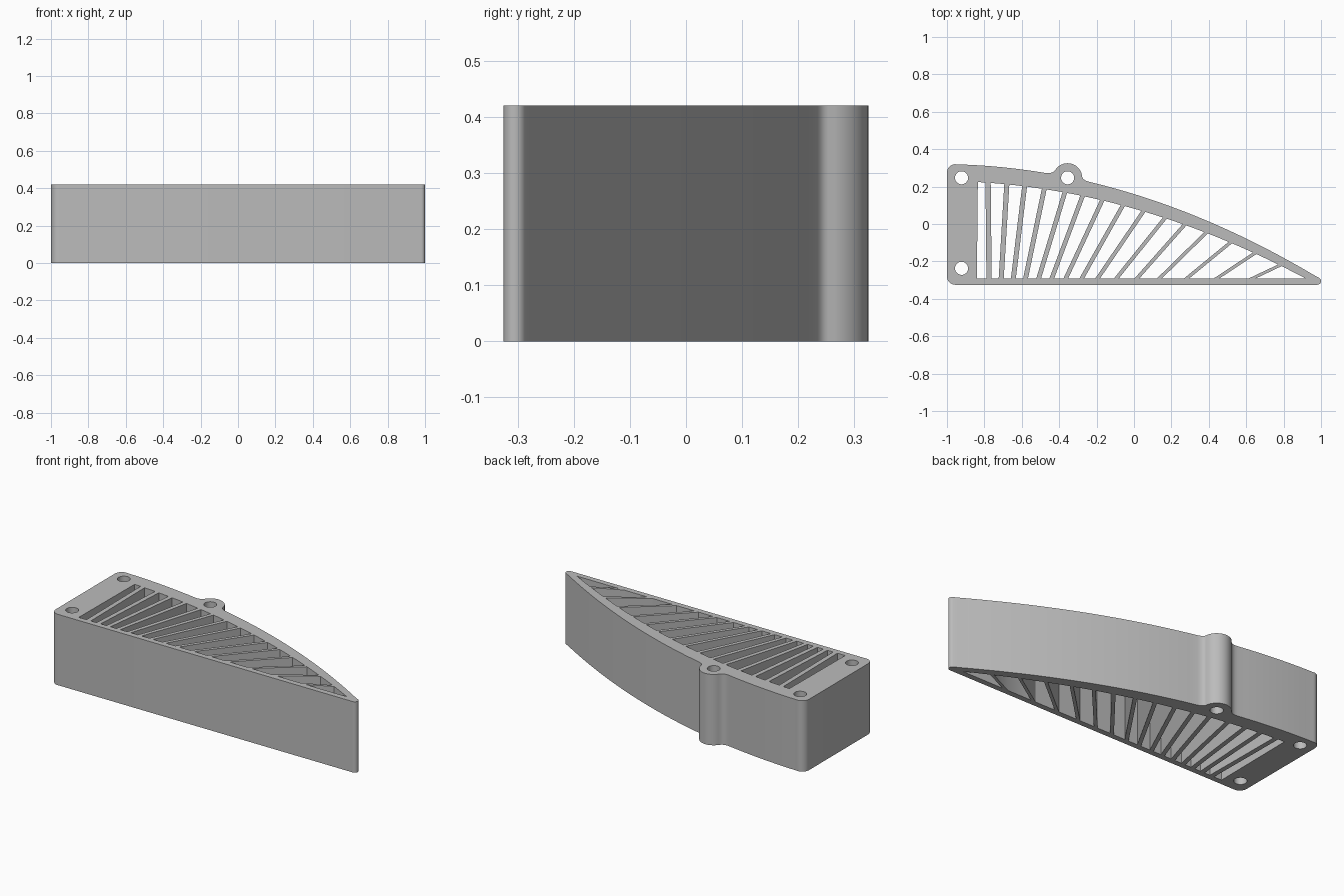
import bpy, bmesh, math
from mathutils import Vector

HEIGHT = 0.42
FLOOR_Y = -0.292          # inner side of the straight wall
BOSS = (-0.355, 0.247)
BOSS_R = 0.078
HOLE_R = 0.035

cube = bpy.data.objects.get("Cube")
if cube:
    bpy.data.objects.remove(cube, do_unlink=True)


def outer(x):
    """Outside of the curved wall."""
    return 0.16 - 0.308 * x - 0.148 * x * x


def inner(x):
    """Inside of the curved wall."""
    return 0.082 - 0.283 * x - 0.135 * x * x


def arc(cx, cy, r, start, end, n):
    angles = [math.radians(start + (end - start) * i / n) for i in range(n + 1)]
    return [(cx + r * math.cos(a), cy + r * math.sin(a)) for a in angles]


def along(func, x0, x1, n):
    xs = [x0 + (x1 - x0) * i / n for i in range(n + 1)]
    return [(x, func(x)) for x in xs]


def blend(a, mid, b, n=5):
    """Rounded transition from a to b, pulled towards mid."""
    a, mid, b = Vector(a), Vector(mid), Vector(b)
    ts = [i / n for i in range(1, n)]
    return [tuple(a * (1 - t) ** 2 + mid * 2 * t * (1 - t) + b * t * t) for t in ts]


# Outer outline, counter-clockwise from the front left corner
boss_arc = arc(*BOSS, BOSS_R, 5, 145, 18)
right_foot = (-0.24, outer(-0.24))
left_foot = (-0.475, outer(-0.475))
outline = arc(-0.955, -0.28, 0.045, 180, 270, 8)
outline += arc(0.98, -0.305, 0.02, 270, 420, 10)
outline += along(outer, 0.96, right_foot[0], 28)
outline += blend(right_foot, (-0.276, 0.236), boss_arc[0])
outline += boss_arc
outline += blend(boss_arc[-1], (-0.435, 0.266), left_foot)
outline += along(outer, left_foot[0], -0.95, 10)
outline += arc(-0.955, 0.275, 0.045, 95, 180, 8)

# Fins: x at the straight wall and x at the curved wall
fin_feet = [-0.775, -0.71, -0.645, -0.58, -0.51, -0.44, -0.365, -0.28,
            -0.195, -0.095, 0.015, 0.135, 0.28, 0.44, 0.63]
fin_heads = [-0.78, -0.68, -0.585, -0.48, -0.37, -0.275, -0.17, -0.06,
             0.05, 0.165, 0.27, 0.385, 0.515, 0.645, 0.78]


def fin_half_widths(i):
    """Half widths of a fin of even thickness, measured along each wall."""
    foot, head = fin_feet[i], fin_heads[i]
    half = 0.014 - 0.006 * i / (len(fin_feet) - 1)
    angle = math.atan2(inner(head) - FLOOR_Y, head - foot)
    slope = 0.283 + 0.27 * head
    return half / math.sin(angle), half / (math.sin(angle) + slope * math.cos(angle))


# Slots between neighbouring fins
left_sides, right_sides = [], [(-0.84, -0.835)]
for i, (foot, head) in enumerate(zip(fin_feet, fin_heads)):
    wf, wh = fin_half_widths(i)
    left_sides.append((foot - wf, head - wh))
    right_sides.append((foot + wf, head + wh))
slots = []
for (f0, h0), (f1, h1) in zip(right_sides, left_sides):
    slots.append([(f0, FLOOR_Y), (f1, FLOOR_Y)] + along(inner, h1, h0, 3))
f0, h0 = right_sides[-1]
slots.append([(f0, FLOOR_Y), (0.92, FLOOR_Y)] + along(inner, 0.915, h0, 3))

# Screw holes
holes = [arc(x, y, HOLE_R, 0, 360, 32)[:-1]
         for x, y in [(-0.922, 0.247), (-0.922, -0.237), BOSS]]

# Fill the flat profile and raise it
bm = bmesh.new()
for loop in [outline] + slots + holes:
    verts = [bm.verts.new((x, y, 0)) for x, y in loop]
    for a, b in zip(verts, verts[1:] + verts[:1]):
        bm.edges.new((a, b))
bmesh.ops.triangle_fill(bm, use_beauty=True, use_dissolve=False,
                        edges=bm.edges[:], normal=(0, 0, 1))
raised = bmesh.ops.extrude_face_region(bm, geom=bm.faces[:], use_keep_orig=True)
bmesh.ops.translate(bm, vec=(0, 0, HEIGHT),
                    verts=[g for g in raised["geom"] if isinstance(g, bmesh.types.BMVert)])
bmesh.ops.recalc_face_normals(bm, faces=bm.faces[:])
mesh = bpy.data.meshes.new("finned_bracket")
bm.to_mesh(mesh)
bm.free()
bracket = bpy.data.objects.new("finned_bracket", mesh)
bpy.context.collection.objects.link(bracket)

# Plain grey
grey = bpy.data.materials.new("grey")
grey.use_nodes = True
colour = (0.5, 0.5, 0.5, 1)
grey.diffuse_color = colour
grey.node_tree.nodes["Principled BSDF"].inputs["Base Color"].default_value = colour
mesh.materials.append(grey)

# Smooth curved walls, sharp rims
bpy.ops.object.select_all(action="DESELECT")
bracket.select_set(True)
bpy.context.view_layer.objects.active = bracket
bpy.ops.object.shade_smooth_by_angle(angle=math.radians(30))
